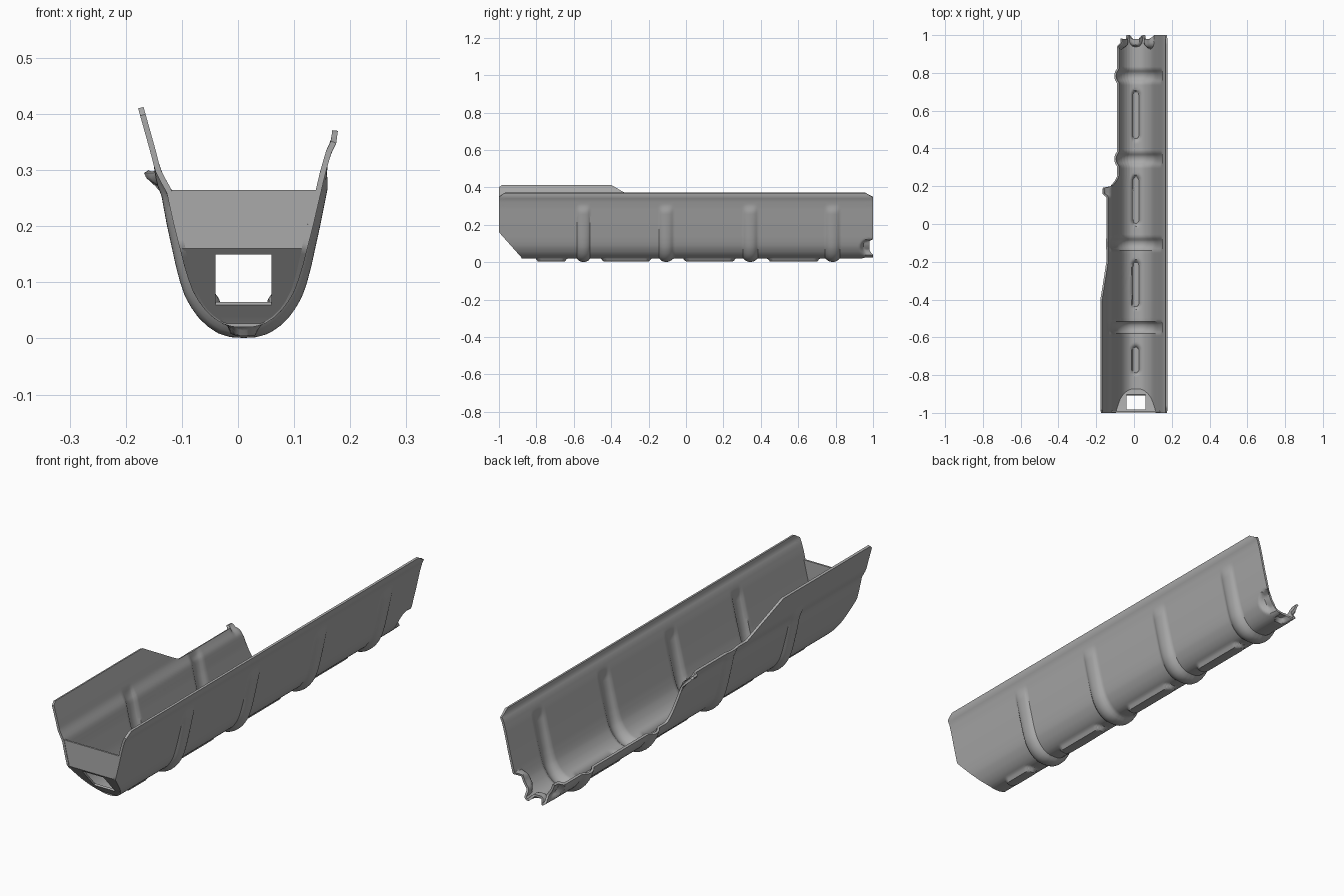
import bpy, math
from mathutils import Vector

if "Cube" in bpy.data.objects:
    bpy.data.objects.remove(bpy.data.objects["Cube"], do_unlink=True)

grey = bpy.data.materials.new("plain grey")
grey.use_nodes = True
grey.diffuse_color = (0.4, 0.4, 0.4, 1)
grey.node_tree.nodes["Principled BSDF"].inputs["Base Color"].default_value = (0.4, 0.4, 0.4, 1)

CENTRE = 0.01          # the trough is slightly off the middle
COLS, ROWS = 44, 250   # columns per side, rows along the length

# Half cross-sections: (distance from centre line, height)
BOWL = [(0, .02), (.02, .021), (.037, .026), (.053, .036), (.068, .05), (.08, .066),
        (.09, .083), (.098, .104), (.106, .13), (.125, .205)]
LEFT = BOWL + [(.146, .295), (.157, .333), (.165, .347), (.168, .37)]
RIGHT = BOWL + [(.137, .26), (.15, .283), (.158, .3), (.167, .335), (.188, .41)]


def interp(x, xs, ys):
    """Piecewise linear lookup."""
    if x <= xs[0]:
        return ys[0]
    for a, b, p, q in zip(xs, xs[1:], ys, ys[1:]):
        if x <= b:
            return p + (q - p) * (x - a) / (b - a)
    return ys[-1]


def smooth(t):
    t = min(max(t, 0), 1)
    return t * t * (3 - 2 * t)


class Profile:
    def __init__(self, pts):
        self.d, self.z = zip(*pts)
        self.s = [0]
        for (a, b), (c, e) in zip(pts, pts[1:]):
            self.s.append(self.s[-1] + math.hypot(c - a, e - b))

    def at(self, s):
        return interp(s, self.s, self.d), interp(s, self.s, self.z)

    def normal(self, s):
        (a, b), (c, e) = self.at(max(s - .008, 0)), self.at(s + .008)
        if s < .004:
            return 0, -1
        n = math.hypot(c - a, e - b)
        return (e - b) / n, -(c - a) / n


left, right = Profile(LEFT), Profile(RIGHT)


def left_top(y):
    return interp(y, [-1, -.97, .96, 1], [.348, .37, .37, .345])


def right_top(y):
    if y > .19:
        return .295 - .187 * math.sqrt(smooth((y - .19) / .07))
    return interp(y, [-1, -.985, -.4, -.2], [.397, .41, .41, .295])


def front_y(z):
    """Front edge: vertical above, raked back below."""
    return -1 + .12 * min(max((.16 - z) / .135, 0), 1)


RIBS = (-.548, -.106, .344, .784)
BEADS = ((-.775, -.665), (-.425, -.215), (.015, .235), (.465, .685))


def emboss(d, z, y):
    """Outward height of ribs and bottom beads."""
    h = 0
    for r in RIBS:
        t = abs(y - r) / .036
        if t < 1:
            h = max(h, interp(z, [.02, .12, .27, .305], [.019, .015, .01, 0]) * (1 - t * t) ** .7)
    if z < .1:
        for a, b in BEADS:
            gap = math.hypot(d, y - min(max(y, a), b))
            h = max(h, .016 * smooth((.031 - gap) / .014))
    return h


def dent(d, z, y):
    """Inward pockets at the back lip, 0 to 1."""
    back = max(0, .975 - y)
    side = math.hypot(z - .078, back)
    mid = math.hypot(d, back)
    return max(smooth((.046 - side) / .02) if d > .04 else 0, smooth((.034 - mid) / .016))


def sheet(name, verts, faces, thickness):
    mesh = bpy.data.meshes.new(name)
    mesh.from_pydata(verts, [], faces)
    mesh.materials.append(grey)
    obj = bpy.data.objects.new(name, mesh)
    bpy.context.collection.objects.link(obj)
    bpy.ops.object.select_all(action='DESELECT')
    obj.select_set(True)
    bpy.context.view_layer.objects.active = obj
    solid = obj.modifiers.new("thickness", 'SOLIDIFY')
    solid.thickness, solid.offset = thickness, -1
    bpy.ops.object.modifier_apply(modifier=solid.name)
    bpy.ops.object.shade_smooth_by_angle(angle=math.radians(35))
    return obj


# Pressed trough shell
verts, faces = [], []
width = 2 * COLS + 1
for r in range(ROWS + 1):
    y_row = -1 + 2 * r / ROWS
    for c in range(-COLS, COLS + 1):
        side, prof, top = (1, left, left_top) if c >= 0 else (-1, right, right_top)
        s_end = interp(top(y_row), prof.z, prof.s)
        s = s_end * (abs(c) / COLS) ** 1.15
        d, z = prof.at(s)
        y = y_row
        if y < -.8:
            y0 = front_y(z)
            y = y0 + (-.8 - y0) * (y + 1) / .2
        k = dent(d, z, y) if y > .9 else 0
        h = emboss(d, z, y) - .022 * k
        nd, nz = prof.normal(s)
        x_out, z_out = d + nd * h, z + nz * h
        # small outward tab at the end of the low sill
        if side < 0 and .14 < y < .215:
            x_out += .022 * smooth((z - .262) / .025) * smooth((y - .14) / .02)
        verts.append((CENTRE + side * x_out, y - .02 * k * max(0, (y - .94) / .06), z_out))
for r in range(ROWS):
    for c in range(width - 1):
        i = r * width + c
        faces.append((i, i + width, i + width + 1, i + 1))
sheet("trough_shell", verts, faces, .01)

# Front plate: raked lower part with a window, upright upper part
heights = [.024, .03, .04, .05, .06, .105, .15, .16, .175, .265]
verts, faces = [], []
for z in heights:
    half = interp(z, left.z, left.d) - .004
    inner = min(.05, half * .8)
    for d in (-half, -inner, inner, half):
        verts.append((CENTRE + d, front_y(z) + .002, z))
for r, z in enumerate(heights[:-1]):
    for c in range(3):
        if c == 1 and .055 < z < .14:
            continue
        i = r * 4 + c
        faces.append((i, i + 1, i + 5, i + 4))
sheet("front_plate", verts, faces, .008)
